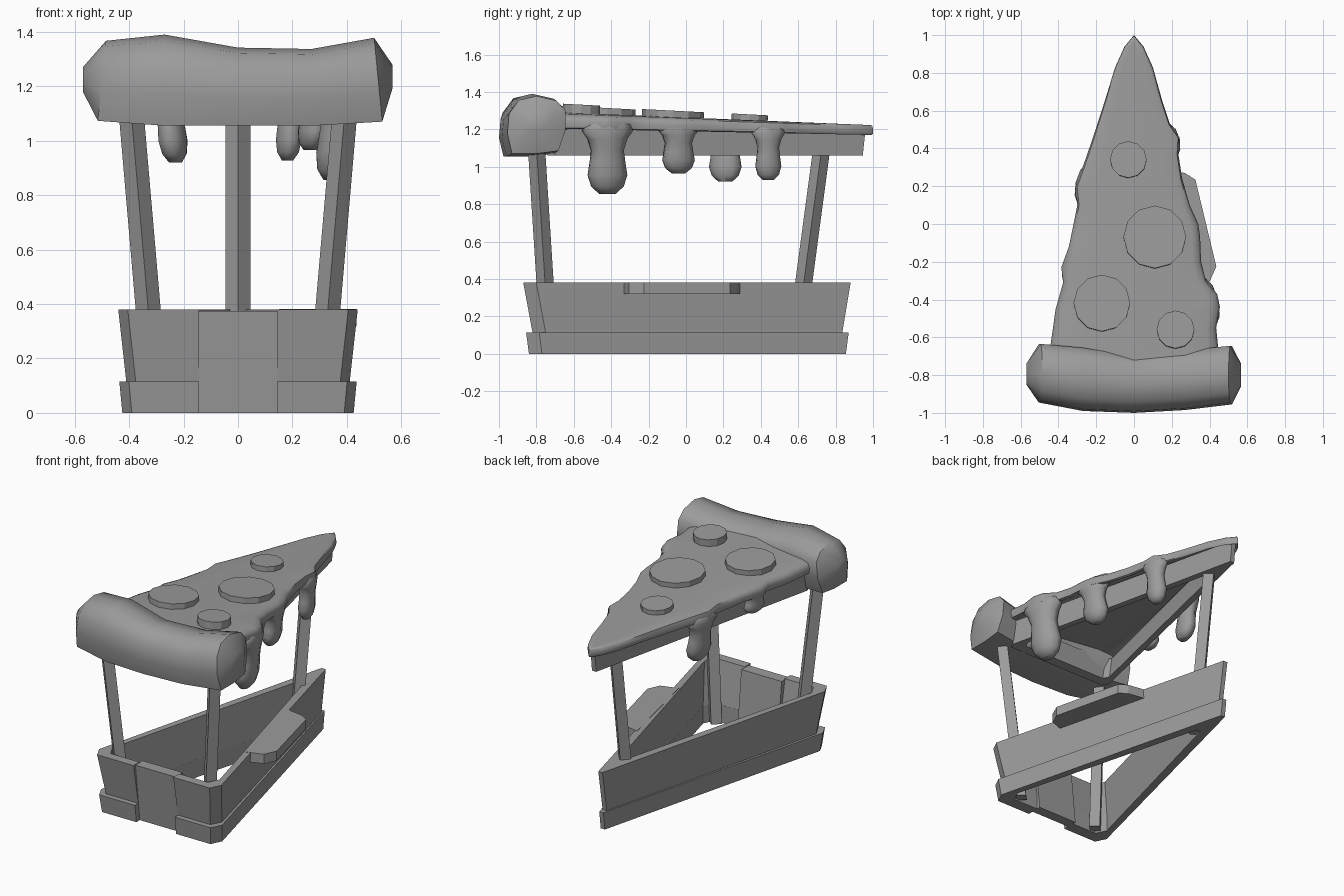
import bpy, bmesh, math
from mathutils import Matrix, Vector

cube = bpy.data.objects.get("Cube")
if cube:
    bpy.data.objects.remove(cube, do_unlink=True)

GREY = (0.33, 0.33, 0.33, 1)
grey = bpy.data.materials.new("plain grey")
grey.use_nodes = True
grey.diffuse_color = GREY
grey.node_tree.nodes["Principled BSDF"].inputs["Base Color"].default_value = GREY


def finish(name, bm, smooth=None):
    bmesh.ops.recalc_face_normals(bm, faces=bm.faces)
    mesh = bpy.data.meshes.new(name)
    bm.to_mesh(mesh)
    bm.free()
    mesh.materials.append(grey)
    ob = bpy.data.objects.new(name, mesh)
    bpy.context.collection.objects.link(ob)
    if smooth:
        bpy.ops.object.select_all(action='DESELECT')
        ob.select_set(True)
        bpy.context.view_layer.objects.active = ob
        bpy.ops.object.shade_smooth_by_angle(angle=math.radians(smooth))
    return ob


def loft(name, rings, smooth=None, loop=False):
    """Skin closed rings of points; cap the ends unless the rings form a loop."""
    bm = bmesh.new()
    rows = [[bm.verts.new(p) for p in ring] for ring in rings]
    n = len(rows[0])
    pairs = list(zip(rows, rows[1:]))
    if loop:
        pairs.append((rows[-1], rows[0]))
    for a, b in pairs:
        for i in range(n):
            j = (i + 1) % n
            bm.faces.new((a[i], a[j], b[j], b[i]))
    if not loop:
        bm.faces.new(rows[0])
        bm.faces.new(rows[-1])
    return finish(name, bm, smooth)


def wall(name, outer, inner, z0, z1, loop=False):
    """Wall following an outline; outer and inner are (bottom, top) outlines."""
    rings = []
    for ob, ot, ib, it in zip(*outer, *inner):
        rings.append([(*ob, z0), (*ot, z1), (*it, z1), (*ib, z0)])
    return loft(name, rings, loop=loop)


def wedge(w, front, tip, gap=0.143, chamfer=0.035, t=0.015):
    """Triangular outline with chamfered front corners and a gap at the front."""
    half = [(gap, front), (w - chamfer, front), (w, front + 2 * chamfer), (t, tip)]
    return [(-x, y) for x, y in half] + half[::-1]


# Booth: flared counter walls standing on a plinth, open underneath
wall("counter_wall", (wedge(.41, -.82, .835), wedge(.44, -.87, .88)),
     (wedge(.36, -.76, .62), wedge(.385, -.81, .67)), .11, .38)
wall("plinth", (wedge(.425, -.84, .855), wedge(.436, -.855, .87)),
     (wedge(.36, -.76, .62), wedge(.36, -.76, .62)), 0, .115)

# Recessed front panel
loft("front_panel", [[(x, y, z) for x, y in
                      ((-.145, f), (.145, f), (.145, b), (-.145, b))]
                     for z, f, b in ((0, -.805, -.735), (.375, -.85, -.775))])

# Serving shelf on the left side
shelf = [(.15, .29), (.27, .27), (.325, .235), (.436, -.225), (.40, -.305), (.29, -.34)]
loft("serving_shelf", [[(x, y, z) for x, y in shelf] for z in (.32, .382)])


# Leaning posts
def post(name, low, high, r=.046):
    loft(name, [[(x + r, y, z), (x, y + r, z), (x - r, y, z), (x, y - r, z)]
                for x, y, z in (low, high)])


for side, label in ((1, "left"), (-1, "right")):
    post("front_post_" + label, (side * .298, -.73, .01), (side * .393, -.80, 1.11))
post("back_post", (0, .58, .01), (0, .735, 1.17))

# Roof: slice rim, hollow below
wall("slice_rim", (wedge(.385, -.74, .945, .1, .02), wedge(.415, -.74, .96, .1, .02)),
     (wedge(.33, -.67, .74, .1, .02), wedge(.35, -.67, .78, .1, .02)),
     1.06, 1.2, loop=True)

# Melted cheese sheet with a wavy edge, thin in the middle and hanging at the edge
right_edge = [(-.45, -.70), (-.415, -.45), (-.375, -.31), (-.385, -.23), (-.345, -.12),
              (-.32, 0), (-.30, .1), (-.31, .2), (-.265, .32), (-.22, .45),
              (-.155, .65), (-.10, .83), (-.05, .94), (0, 1)]
left_edge = [(.05, .94), (.10, .83), (.15, .65), (.19, .53), (.24, .46), (.235, .37),
             (.255, .24), (.295, .1), (.34, 0), (.35, -.07), (.355, -.2), (.38, -.3),
             (.44, -.37), (.455, -.44), (.435, -.55), (.45, -.70)]
# each layer: height, fall towards the tip, scale
layers = ((1.225, .03, .6), (1.215, .03, .8), (1.19, .02, .94), (1.195, .02, .985),
          (1.225, .03, 1), (1.25, .033, .97), (1.26, .037, .88), (1.265, .041, .6))
loft("cheese", [[(x * s, y - (1 - s) * .1, z - fall * y)
                 for x, y in right_edge + left_edge] for z, fall, s in layers], 50)


# Cheese drips flaring out of the sheet edge and hugging the rim
def drip(name, x_top, x_low, y, z_low, half_y, half_x):
    lean = math.copysign(.22, x_top)
    z_top = 1.243 - .033 * y
    shape = ((0, .7, .5), (.07, 1.15, .8), (.16, 1.3, .95), (.27, 1.0, 1), (.42, .82, .95),
             (.58, .9, .95), (.75, 1, 1), (.9, .82, .85), (1, .42, .45))
    rings = []
    for t, wide, deep in shape:
        cx = x_top + (x_low - x_top) * t
        z = z_top + (z_low - z_top) * t
        ring = []
        for k in range(10):
            a = k * math.tau / 10
            u, v = half_x * deep * math.cos(a), half_y * wide * math.sin(a)
            ring.append((cx + u - lean * v, y + v + lean * u, z))
        rings.append(ring)
    loft(name, rings, 60)


drip("drip_left_front", .39, .345, -.42, .855, .107, .068)
drip("drip_left_middle", .30, .265, -.04, .965, .088, .052)
drip("drip_left_back", .20, .182, .44, .928, .07, .047)
drip("drip_right_back", -.265, -.23, .21, .92, .088, .052)
drip("drip_right_middle", -.34, -.325, -.23, 1.085, .075, .04)

# Puffy crust roll across the front, with blunt pointed ends
profile = [(.08, 0), (0, .35), (.03, .7), (.2, .93), (.5, 1),
           (.85, .92), (1, .75), (1, .4), (.88, .05), (.5, 0)]
stations = [(-.57, -.85, -.74, 1.18, 1.27), (-.50, -.945, -.635, 1.073, 1.367),
            (-.27, -.99, -.655, 1.055, 1.39), (0, -1, -.70, 1.055, 1.342),
            (.27, -.985, -.67, 1.055, 1.337), (.515, -.955, -.645, 1.07, 1.378),
            (.567, -.86, -.74, 1.19, 1.28)]
loft("crust", [[(x + math.copysign(.03, x) * (.5 - v) * (.4 < abs(x) < .55),
                 yf + u * (yb - yf), zb + v * (zt - zb)) for u, v in profile]
               for x, yf, yb, zb, zt in stations], 44)

# Round toppings
for i, (x, y, r, top) in enumerate(((.22, -.56, .1, 1.332), (-.17, -.42, .15, 1.314),
                                    (.11, -.07, .166, 1.3), (-.03, .34, .097, 1.28))):
    bm = bmesh.new()
    place = (Matrix.Translation(Vector((x, y, top - .03)))
             @ Matrix.Rotation(math.radians(-3), 4, 'X'))
    bmesh.ops.create_cone(bm, cap_ends=True, segments=12, radius1=r, radius2=r,
                          depth=.06, matrix=place)
    finish("topping_%d" % (i + 1), bm)
